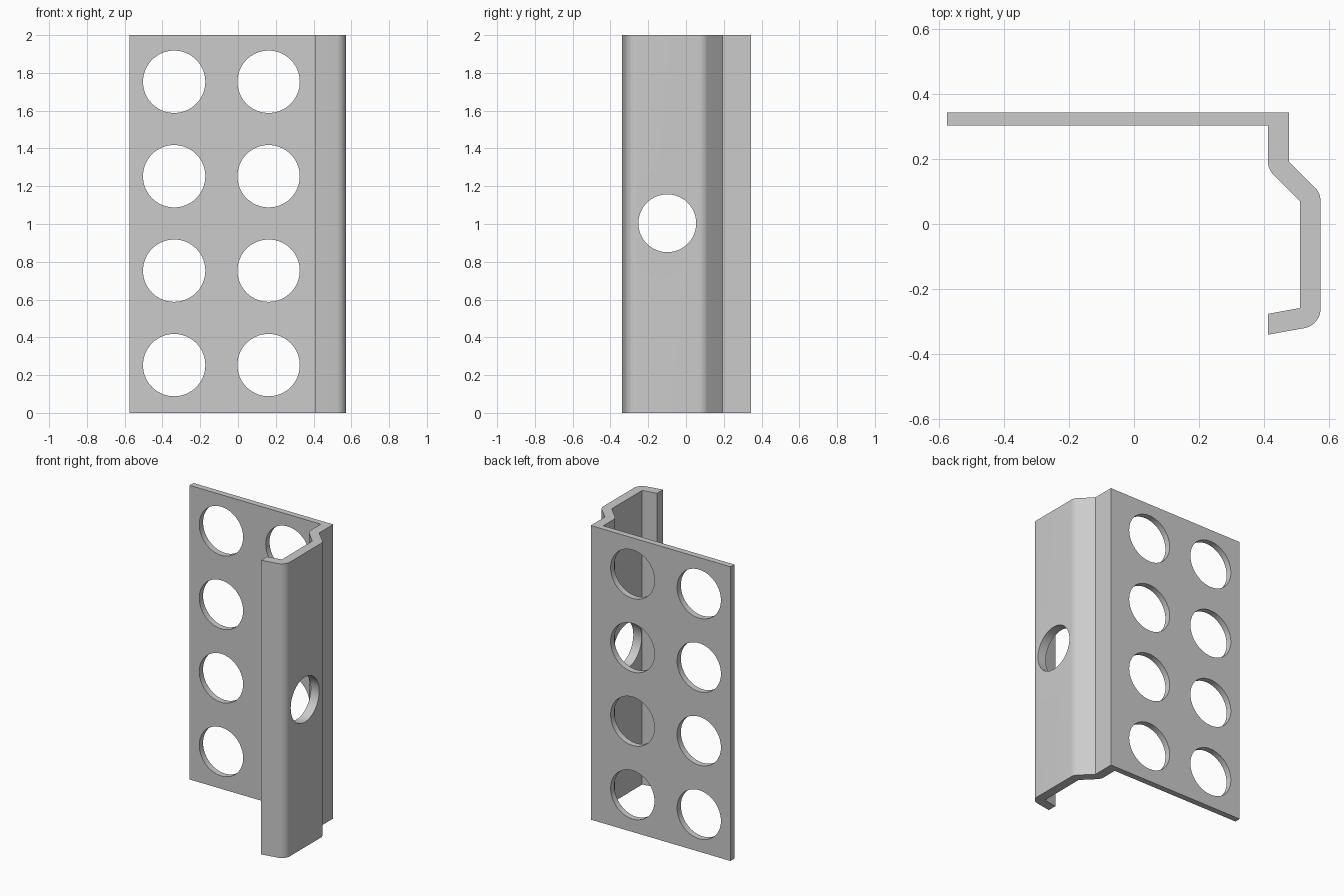
import bpy, bmesh, math
from mathutils import Vector

if "Cube" in bpy.data.objects:
    bpy.data.objects.remove(bpy.data.objects["Cube"])

HEIGHT = 2.0

steel = bpy.data.materials.new("grey_steel")
steel.diffuse_color = (0.6, 0.6, 0.6, 1)
steel.use_nodes = True
steel.node_tree.nodes["Principled BSDF"].inputs["Base Color"].default_value = steel.diffuse_color

# Plan section: x, y, corner radius
SECTION = [(-0.575, 0.343, 0), (0.476, 0.343, 0), (0.476, 0.192, 0),
           (0.573, 0.095, 0.06), (0.573, -0.311, 0.06), (0.411, -0.34, 0),
           (0.411, -0.276, 0), (0.51, -0.258, 0), (0.51, 0.07, 0),
           (0.411, 0.169, 0.06), (0.411, 0.302, 0), (-0.575, 0.302, 0)]


def rounded(points, steps=10):
    """Replace each corner that has a radius with an arc."""
    out = []
    for i, (x, y, r) in enumerate(points):
        p = Vector((x, y))
        if not r:
            out.append(p)
            continue
        a = (Vector(points[i - 1][:2]) - p).normalized()
        b = (Vector(points[(i + 1) % len(points)][:2]) - p).normalized()
        half = a.angle(b) / 2
        centre = p + (a + b).normalized() * (r / math.sin(half))
        start = p + a * (r / math.tan(half)) - centre
        end = p + b * (r / math.tan(half)) - centre
        sweep = math.pi - 2 * half
        for k in range(steps + 1):
            t = k / steps
            out.append(centre + (start * math.sin((1 - t) * sweep)
                                 + end * math.sin(t * sweep)) / math.sin(sweep))
    return out


def hole_cutter(name, location, radius, rotation):
    bpy.ops.mesh.primitive_cylinder_add(vertices=64, radius=radius, depth=0.2,
                                        location=location, rotation=rotation)
    ob = bpy.context.object
    ob.name = name
    ob.hide_render = True
    return ob


# Folded sheet bracket, extruded upward
bm = bmesh.new()
base = bm.faces.new([bm.verts.new((p.x, p.y, 0)) for p in rounded(SECTION)])
top = bmesh.ops.extrude_face_region(bm, geom=[base])["geom"]
bmesh.ops.translate(bm, vec=(0, 0, HEIGHT),
                    verts=[v for v in top if isinstance(v, bmesh.types.BMVert)])
bmesh.ops.recalc_face_normals(bm, faces=bm.faces)
mesh = bpy.data.meshes.new("folded_bracket")
bm.to_mesh(mesh)
bm.free()
mesh.materials.append(steel)
bracket = bpy.data.objects.new("folded_bracket", mesh)
bpy.context.collection.objects.link(bracket)

# Two columns of plate holes and one hole in the side web
cutters = [hole_cutter("plate_hole_cutter", (x, 0.32, 0.253 + 0.5 * k), 0.165,
                       (math.pi / 2, 0, 0))
           for x in (-0.338, 0.162) for k in range(4)]
cutters.append(hole_cutter("web_hole_cutter", (0.54, -0.099, 1.004), 0.153,
                           (0, math.pi / 2, 0)))
for c in cutters:
    mod = bracket.modifiers.new("hole", 'BOOLEAN')
    mod.operation = 'DIFFERENCE'
    mod.solver = 'EXACT'
    mod.object = c

# Apply the cuts, remove the cutters, smooth the bends and bores
bpy.ops.object.select_all(action='DESELECT')
bracket.select_set(True)
bpy.context.view_layer.objects.active = bracket
for mod in list(bracket.modifiers):
    bpy.ops.object.modifier_apply(modifier=mod.name)
for c in cutters:
    bpy.data.objects.remove(c, do_unlink=True)
bpy.ops.object.shade_smooth_by_angle(angle=math.radians(30))
